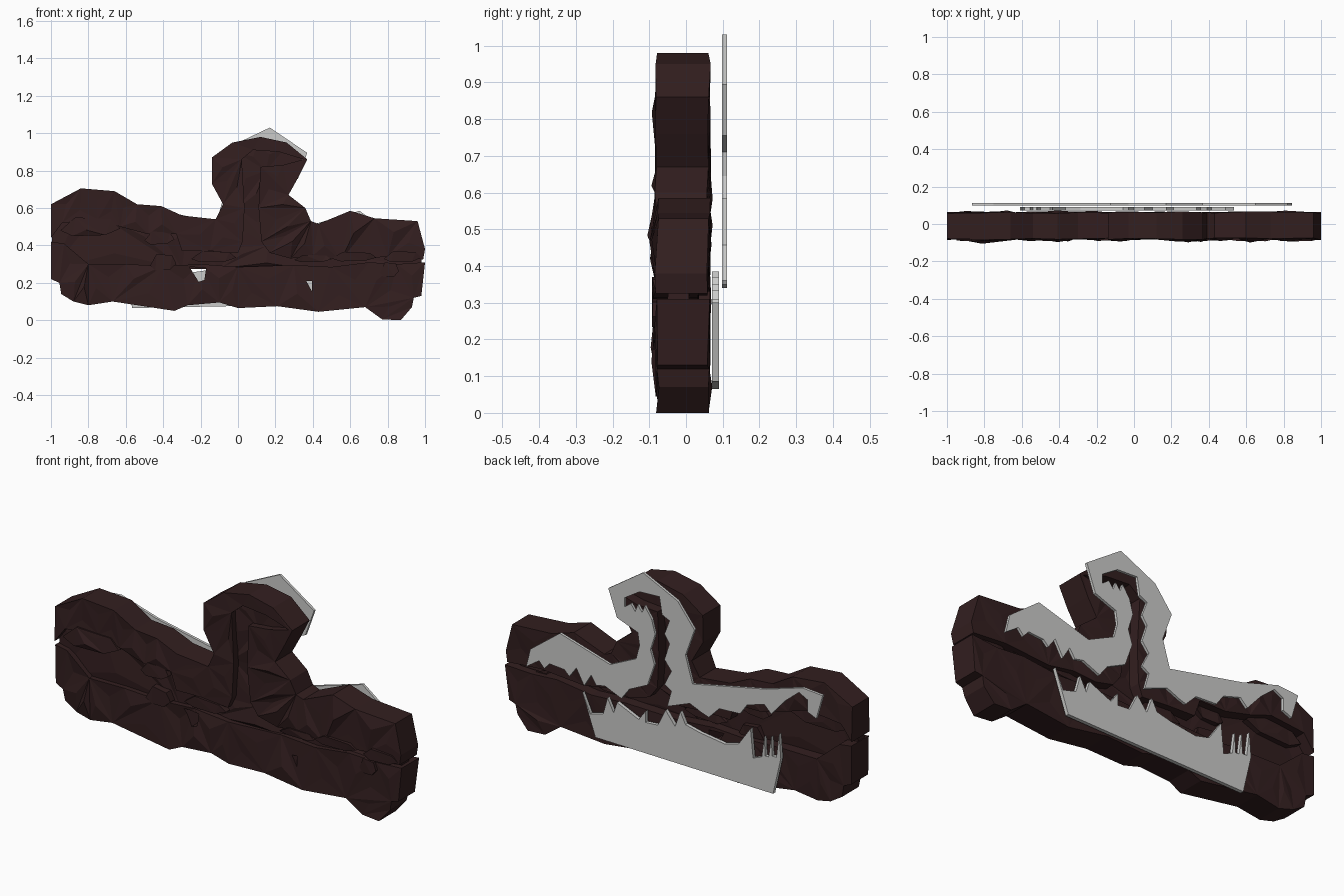
import bpy, bmesh, random
from mathutils import Vector

random.seed(4)


def material(name, rgb):
    m = bpy.data.materials.new(name)
    m.diffuse_color = (*rgb, 1)
    return m


ROCK = material("dark brown rock", (0.033, 0.0135, 0.014))
PLATE = material("grey plate", (0.6, 0.6, 0.59))


def slab(name, outline, y0, y1, mat, rough=0.0):
    """Extrude an x-z outline from y0 to y1; rough breaks the large faces into facets."""
    bm = bmesh.new()
    front = bm.faces.new([bm.verts.new((x, y0, z)) for x, z in outline])
    grown = bmesh.ops.extrude_face_region(bm, geom=[front], use_keep_orig=True)
    for v in grown["geom"]:
        if isinstance(v, bmesh.types.BMVert):
            v.co.y = y1
    bmesh.ops.recalc_face_normals(bm, faces=bm.faces)
    caps = [f for f in bm.faces if abs(f.normal.y) > 0.9]
    if rough:
        tris = bmesh.ops.triangulate(bm, faces=caps)["faces"]
        big = [f for f in tris if f.calc_area() > 0.008]
        for v in bmesh.ops.poke(bm, faces=big)["verts"]:
            side = -1 if v.co.y < (y0 + y1) / 2 else 1
            v.co.y += side * random.uniform(-0.5, 1) * rough * (1 if side < 0 else 0.4)
        for v in bm.verts:
            v.co.y += random.uniform(-0.3, 0.3) * rough
    mesh = bpy.data.meshes.new(name)
    bm.to_mesh(mesh)
    bm.free()
    mesh.materials.append(mat)
    ob = bpy.data.objects.new(name, mesh)
    bpy.context.collection.objects.link(ob)
    return ob


# Upper rock: long ridge with a hooked tower, hollowed by a narrow passage
slab("upper_rock", [
    (-1, .62), (-.84, .705), (-.66, .69), (-.54, .62), (-.41, .61), (-.3, .56),
    (-.12, .54), (-.08, .62), (-.14, .73), (-.14, .87), (-.03, .95), (.12, .98),
    (.26, .95), (.37, .86), (.32, .76), (.27, .67), (.36, .6), (.39, .53),
    (.43, .515), (.6, .585), (.73, .545), (.96, .53), (1, .38), (.99, .325),
    (.8, .34), (.55, .32), (.4, .345), (.28, .33), (.17, .36), (.125, .42),
    (.11, .6), (.12, .82), (.24, .83), (.35, .86), (.22, .9), (.08, .91),
    (.02, .86), (.035, .6), (.025, .42), (0, .36), (-.15, .37), (-.3, .37),
    (-.33, .46), (-.48, .46), (-.63, .5), (-.75, .54), (-.94, .52), (-1, .44),
], -.08, .062, ROCK, .018)

# Lower rock: long base strip
lower = slab("lower_rock", [
    (-1, .42), (-1, .22), (-.955, .2), (-.945, .14), (-.88, .1), (-.8, .08),
    (-.67, .1), (-.34, .05), (-.27, .08), (-.1, .095), (0, .065), (.21, .075),
    (.43, .045), (.68, .07), (.77, .005), (.87, 0), (.93, .07), (.94, .12),
    (.98, .13), (1, .31), (.85, .3), (.7, .31), (.5, .285), (.3, .295),
    (0, .285), (-.2, .3), (-.4, .29), (-.6, .3), (-.8, .3), (-.93, .41),
], -.078, .06, ROCK, .018)

# Two small gaps through the base
for i, tri in enumerate(([(-.26, .285), (-.17, .28), (-.18, .215), (-.21, .205)],
                         [(.365, .21), (.395, .21), (.395, .155)])):
    cutter = slab(f"gap_cutter_{i}", tri, -.3, .3, ROCK)
    cutter.hide_render = True
    cutter.hide_viewport = True
    cut = lower.modifiers.new("gap", "BOOLEAN")
    cut.object = cutter
    cut.operation = "DIFFERENCE"

# Recessed rock lining the passages, open towards the back
slab("passage_lining", [
    (-.995, .27), (-.995, .54), (-.75, .57), (-.45, .53), (-.27, .5), (-.02, .39),
    (0, .6), (-.01, .9), (.1, .94), (.25, .92), (.345, .86), (.26, .8),
    (.15, .8), (.14, .6), (.16, .4), (.4, .37), (.98, .37), (.98, .285),
    (.4, .27), (-.1, .275), (-.3, .275),
], -.05, .005, ROCK, .018)

# Loose boulders lying along the passage: x, z, half width, half height
for i, (x, z, w, h) in enumerate([
        (-.79, .5, .16, .05), (-.4, .31, .07, .045), (-.42, .44, .08, .035),
        (-.13, .34, .12, .03), (.4, .33, .1, .02), (.62, .34, .12, .025),
        (.81, .27, .05, .04), (.88, .34, .1, .03)]):
    pts = [(-1, -.4), (-.6, -1), (.5, -.9), (1, -.2), (.7, .8), (-.5, 1)]
    slab(f"boulder_{i}", [(x + a * w, z + b * h) for a, b in pts],
         -.088, .03, ROCK, .018)

# Thin jagged plates behind the rock
slab("upper_plate", [
    (.17, 1.03), (.37, .895), (.32, .755), (.2, .71), (.19, .645), (.21, .57),
    (.36, .5), (.65, .585), (.82, .457), (.844, .36), (.77, .41), (.74, .377),
    (.71, .41), (.624, .403), (.595, .375), (.555, .43), (.51, .35), (.47, .415),
    (.44, .37), (.39, .38), (.295, .34), (.25, .4), (.145, .45), (.104, .567),
    (.127, .64), (.1, .726), (.12, .8), (.16, .86), (.175, .82), (.2, .855),
    (.215, .815), (.24, .85), (.277, .823), (.277, .87), (.19, .925), (.075, .93),
    (.06, .84), (.017, .82), (.046, .743), (.017, .7), (.046, .61), (.006, .56),
    (.046, .48), (.006, .456), (.03, .37), (-.1, .42), (-.17, .39), (-.21, .377),
    (-.27, .438), (-.39, .444), (-.43, .5), (-.53, .53), (-.57, .49), (-.65, .58),
    (-.73, .646), (-.78, .62), (-.78, .557), (-.83, .536), (-.867, .665),
    (-.75, .675), (-.54, .612), (-.116, .525), (-.075, .665), (-.127, .81),
    (-.03, .935),
], .098, .112, PLATE)

slab("lower_plate", [
    (.535, .3), (.46, .085), (-.565, .065), (-.61, .26), (-.6, .385), (-.585, .26),
    (-.56, .26), (-.555, .36), (-.54, .25), (-.52, .25), (-.515, .35), (-.5, .24),
    (-.45, .22), (-.435, .37), (-.365, .27), (-.285, .25), (-.145, .27),
    (-.06, .29), (-.03, .35), (0, .265), (.055, .335), (.1, .245), (.17, .24),
    (.17, .3), (.21, .245), (.335, .3), (.355, .24), (.39, .31), (.415, .22),
    (.49, .2),
], .071, .09, PLATE)
